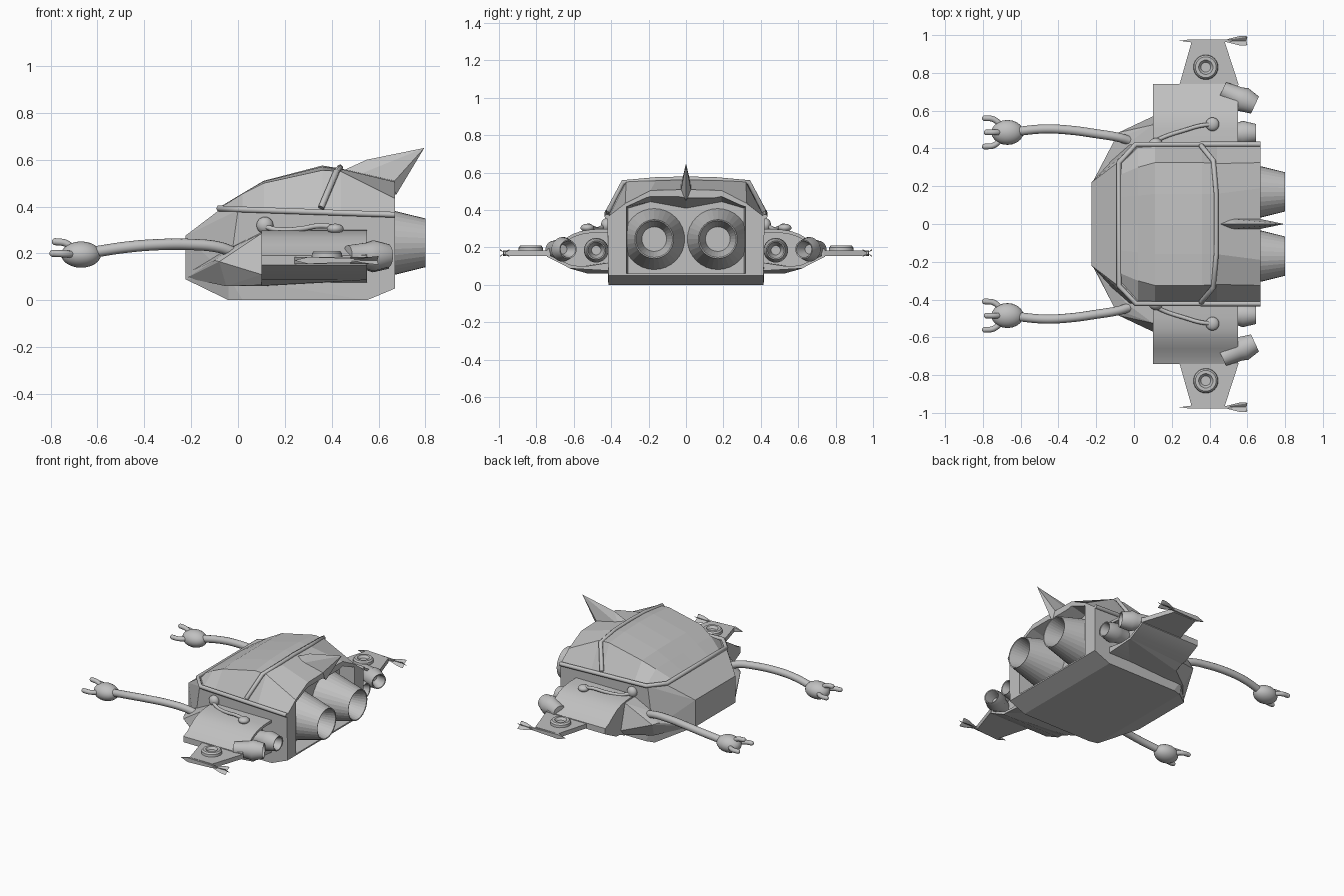
import bpy, bmesh, math
from mathutils import Vector, Matrix

if "Cube" in bpy.data.objects:
    bpy.data.objects.remove(bpy.data.objects["Cube"])

grey = bpy.data.materials.new("hull_grey")
grey.diffuse_color = (0.53, 0.53, 0.53, 1)
grey.use_nodes = True
grey.node_tree.nodes["Principled BSDF"].inputs["Base Color"].default_value = grey.diffuse_color


def finish(name, bm, mirror=False, smooth=None):
    bmesh.ops.recalc_face_normals(bm, faces=bm.faces)
    me = bpy.data.meshes.new(name)
    bm.to_mesh(me)
    bm.free()
    ob = bpy.data.objects.new(name, me)
    bpy.context.collection.objects.link(ob)
    return dress(ob, mirror, smooth)


def dress(ob, mirror, smooth):
    ob.data.materials.clear()
    ob.data.materials.append(grey)
    bpy.ops.object.select_all(action='DESELECT')
    bpy.context.view_layer.objects.active = ob
    ob.select_set(True)
    if smooth:
        bpy.ops.object.shade_smooth_by_angle(angle=math.radians(smooth))
    if mirror:
        m = ob.modifiers.new("mirror", 'MIRROR')
        m.use_axis = (False, True, False)
    return ob


def hull(name, pts, mirror=False, both=False):
    """Convex solid; both=True adds the points reflected in y."""
    bm = bmesh.new()
    for x, y, z in pts:
        bm.verts.new((x, y, z))
        if both and y:
            bm.verts.new((x, -y, z))
    r = bmesh.ops.convex_hull(bm, input=bm.verts)
    bmesh.ops.delete(bm, geom=[v for v in bm.verts if not v.link_faces], context='VERTS')
    bmesh.ops.dissolve_limit(bm, angle_limit=0.02, verts=bm.verts, edges=bm.edges)
    return finish(name, bm, mirror)


def loft(name, sections, mirror=False, smooth=None):
    """Skin closed sections and cap both ends."""
    bm = bmesh.new()
    rings = [[bm.verts.new(p) for p in s] for s in sections]
    n = len(rings[0])
    for a, b in zip(rings, rings[1:]):
        for i in range(n):
            bm.faces.new((a[i], a[(i + 1) % n], b[(i + 1) % n], b[i]))
    bm.faces.new(rings[0])
    bm.faces.new(rings[-1])
    return finish(name, bm, mirror, smooth)


def lathe(name, profile, origin, axis, sides=24, smooth=None):
    """Spin (distance along axis, radius) points; mirrored in y."""
    rot = Vector((0, 0, 1)).rotation_difference(Vector(axis)).to_matrix()
    o = Vector(origin)
    rings = [[o + rot @ Vector((max(r, .001) * math.cos(t), max(r, .001) * math.sin(t), h))
              for t in [2 * math.pi * i / sides for i in range(sides)]] for h, r in profile]
    return loft(name, rings, True, smooth)


def tube(name, pts, r, straight=False, mirror=True, res=4):
    cu = bpy.data.curves.new(name, 'CURVE')
    cu.dimensions = '3D'
    cu.bevel_depth = r
    cu.bevel_resolution = res
    cu.resolution_u = 6
    cu.use_fill_caps = True
    sp = cu.splines.new('POLY' if straight else 'BEZIER')
    tgt = sp.points if straight else sp.bezier_points
    tgt.add(len(pts) - 1)
    for p, c in zip(tgt, pts):
        if straight:
            p.co = (*c, 1)
        else:
            p.co = c
            p.handle_left_type = p.handle_right_type = 'AUTO'
    ob = bpy.data.objects.new(name, cu)
    bpy.context.collection.objects.link(ob)
    bpy.ops.object.select_all(action='DESELECT')
    bpy.context.view_layer.objects.active = ob
    ob.select_set(True)
    bpy.ops.object.convert(target='MESH')
    return dress(bpy.context.object, mirror, None if straight else 50)


def ball(name, c, size):
    bm = bmesh.new()
    bmesh.ops.create_uvsphere(bm, u_segments=20, v_segments=12, radius=1,
                              matrix=Matrix.Translation(c) @ Matrix.Diagonal((*size, 1)))
    return finish(name, bm, True, 60)


# lower hull with blunt nose
lower = hull("lower_hull", [
    (-.225, .22, .09), (-.225, .22, .275), (-.04, .40, 0), (.02, .415, 0), (.55, .415, 0),
    (.67, .415, .05), (.67, .42, .37), (.0, .42, .385), (-.08, .33, .385), (-.04, .42, .10)], both=True)


# canopy: sections across the body, each given as half-widths and heights
def roof(x, zb, *half):
    right = list(half)
    left = [(-y, z) for y, z in reversed(half) if y]
    ring = [(x, half[0][0], zb)] + [(x, y, z) for y, z in right + left] + [(x, -half[0][0], zb)]
    return ring


canopy = loft("canopy", [
    roof(-.075, .36, (.32, .38), (.26, .395), (.14, .40), (0, .40)),
    roof(.02, .36, (.405, .385), (.30, .455), (.15, .457), (0, .455)),
    roof(.11, .36, (.41, .385), (.325, .50), (.16, .508), (0, .51)),
    roof(.36, .36, (.41, .38), (.325, .555), (.16, .57), (0, .575)),
    roof(.44, .36, (.41, .38), (.32, .55), (.16, .56), (0, .562)),
    roof(.67, .36, (.41, .37), (.325, .435), (.19, .505), (0, .51))])

# rear engine recess
cutter = loft("recess_cutter", [
    [(x, y, z) for y, z in [(-w, .06), (-w, t), (-.19, t + d), (0, t + e), (.19, t + d), (w, t), (w, .06)]]
    for x, w, t, d, e in [(.56, .31, .41, .035, .0), (.70, .322, .42, .06, .06)]])
cutter.hide_render = True
cutter.hide_viewport = True
for ob in (lower, canopy):
    b = ob.modifiers.new("recess", 'BOOLEAN')
    b.operation = 'DIFFERENCE'
    b.object = cutter
    b.solver = 'EXACT'

# belt rim and canopy hoop
rim = [(.67, .422, .365), (.01, .422, .388), (-.08, .325, .392)]
tube("belt_rim", rim + [(x, -y, z) for x, y, z in rim[::-1]], .014, True, False, 1)
hoop = [(.355, .415, .395), (.42, .335, .548), (.435, .16, .562), (.435, 0, .566)]
tube("canopy_hoop", hoop + [(x, -y, z) for x, y, z in hoop[-2::-1]], .014, True, False, 1)

# tail fin
hull("tail_fin", [(.44, 0, .55), (.55, 0, .60), (.795, 0, .65), (.50, .028, .53), (.66, .028, .50),
                  (.675, 0, .45)], both=True)

# main engines
lathe("main_engine", [(0, .163), (.24, .104), (.238, .098), (.12, .066), (.12, 0)],
      (.56, .17, .245), (1, 0, 0), 32)

# side pods, hollow at the rear
prof = [(.40, .30), (.50, .297), (.56, .288), (.61, .27), (.66, .238), (.70, .208), (.742, .19),
        (.742, .15), (.62, .088), (.40, .075)]
inner = [(.40 + (y - .40) * .95, .185 + (z - .185) * .84) for y, z in prof]
loft("side_pod", [[(x, y, z) for y, z in p] for x, p in
                  [(.10, prof), (.55, prof), (.55, inner), (.48, inner)]], True, 40)

# pod fairings running to the nose
hull("pod_fairing", [(-.22, .22, .095), (-.21, .22, .12), (-.10, .45, .17), (-.08, .485, .165),
                     (-.05, .42, .06), (-.04, .42, .22), (.10, .525, .285), (.10, .57, .11),
                     (.10, .53, .065), (.10, .40, .29), (.10, .40, .06)], True)
hull("pod_keel", [(.10, .40, .06), (.10, .53, .062), (.10, .62, .10), (.55, .62, .087),
                  (.55, .40, .085), (.10, .40, .12), (.55, .40, .12)], True)

# small nozzles behind the pods
small = [(-.09, .045), (0, .056), (.03, .066), (.10, .05), (.098, .044), (.03, .025), (.03, 0)]
lathe("inner_nozzle", small, (.545, .48, .185), (1, 0, 0), 24, 35)
lathe("outer_nozzle", small, (.55, .672, .19), (.9, -.42, 0), 24, 35)

# wings with disc and tip dart
hull("wing", [(x, y, z) for x, y in [(.24, .735), (.555, .735), (.305, .965), (.48, .965)]
              for z in (.155, .185)], True)
lathe("wing_disc", [(0, .066), (.018, .064), (.028, .055), (.028, .038), (.012, .026), (.012, 0)],
      (.38, .83, .183), (0, 0, 1), 24, 35)
hull("tip_dart", [(.24, .97, .17), (.30, .962, .155), (.30, .978, .155), (.30, .962, .185), (.30, .978, .185),
                  (.52, .965, .163), (.52, .975, .163), (.52, .965, .178), (.52, .975, .178)], True)
for k, (dy, dz) in enumerate([(.025, .018), (-.025, .018), (.025, -.018), (-.025, -.018)]):
    hull(f"tip_feather_{k}", [(.46, .97, .17), (.595, .97 + dy, .17 + dz), (.60, .97 + dy * .8, .17 + dz),
                              (.595, .97, .17), (.56, .97 + dy, .17 + dz * .8)], True)

# hose along the pod top
ball("hose_socket", (.115, .425, .32), (.036, .03, .036))
ball("hose_knob", (.415, .528, .305), (.036, .036, .022))
tube("hose", [(.115, .44, .315), (.17, .465, .30), (.27, .497, .305), (.35, .52, .318), (.415, .528, .312)], .011)

# arms, hands and three-fingered claws
tube("arm", [(-.02, .44, .205), (-.08, .458, .226), (-.2, .478, .238), (-.35, .498, .237),
             (-.48, .503, .226), (-.62, .49, .205)], .024)
ball("hand", (-.67, .485, .195), (.085, .066, .056))
for n, a, b, c in [("outer", (-.70, .52, .195), (-.745, .555, .198), (-.79, .56, .20)),
                   ("inner", (-.70, .45, .195), (-.745, .415, .198), (-.79, .41, .20)),
                   ("upper", (-.70, .485, .215), (-.735, .485, .243), (-.78, .485, .25))]:
    tube("finger_" + n, [a, b, c], .015)
    ball("fingertip_" + n, c, (.015, .015, .015))
